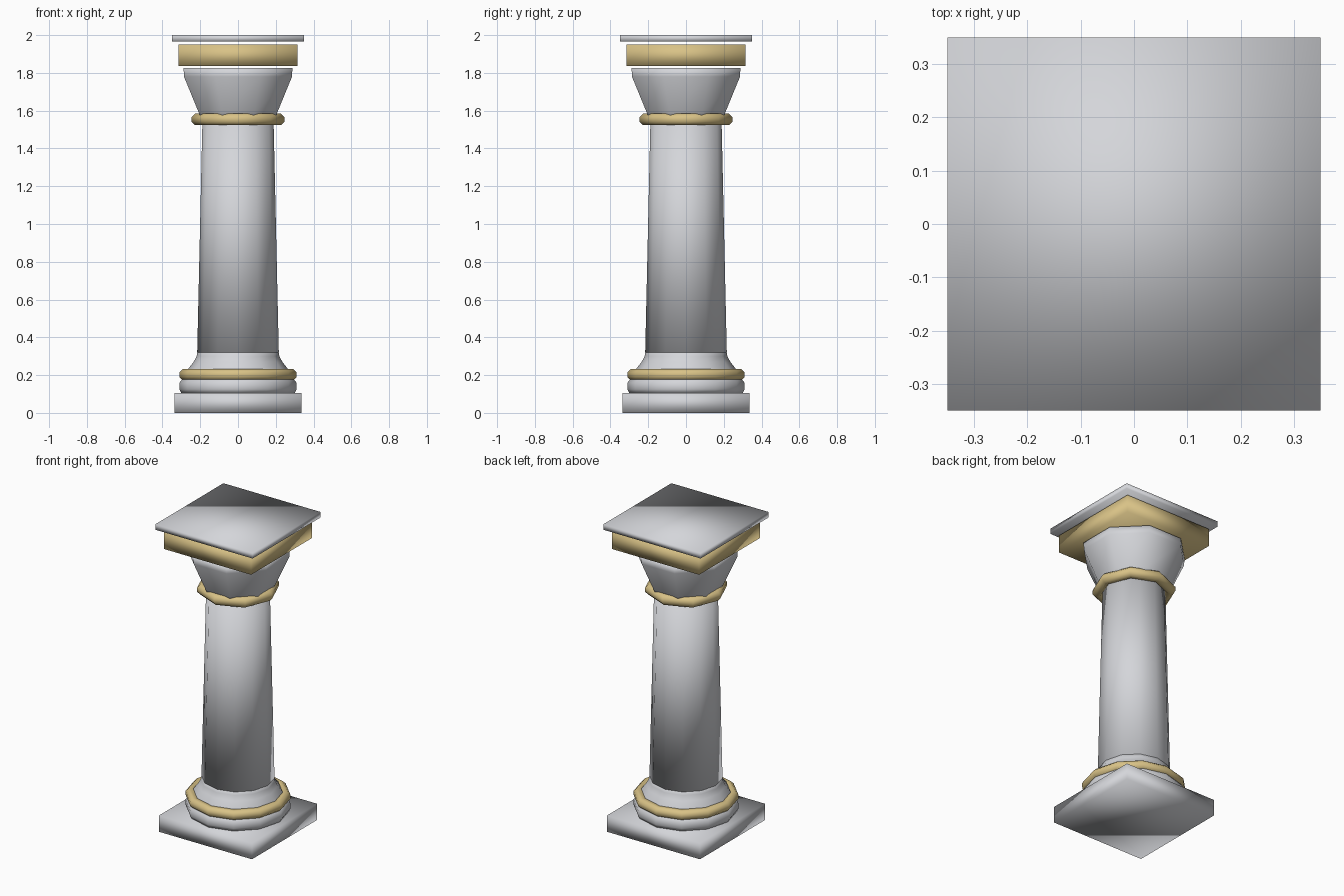
import bpy
import bmesh
import math

cube = bpy.data.objects.get("Cube")
if cube:
    bpy.data.objects.remove(cube, do_unlink=True)


def make_material(name, rgb):
    mat = bpy.data.materials.new(name)
    mat.use_nodes = True
    mat.diffuse_color = (*rgb, 1)
    mat.node_tree.nodes["Principled BSDF"].inputs["Base Color"].default_value = (*rgb, 1)
    return mat


stone = make_material("pale_stone", (0.66, 0.67, 0.70))
gold = make_material("soft_gold", (0.69, 0.54, 0.24))


def finish(name, bm, mat):
    bmesh.ops.recalc_face_normals(bm, faces=bm.faces)
    for face in bm.faces:
        face.smooth = True
    mesh = bpy.data.meshes.new(name)
    bm.to_mesh(mesh)
    bm.free()
    mesh.materials.append(mat)
    obj = bpy.data.objects.new(name, mesh)
    bpy.context.collection.objects.link(obj)
    return obj


def slab(name, half, low, high, mat):
    """Square block, softly shaded across its corners."""
    bm = bmesh.new()
    bmesh.ops.create_cube(bm, size=1)
    for v in bm.verts:
        v.co = (v.co.x * 2 * half, v.co.y * 2 * half,
                low + (v.co.z + 0.5) * (high - low))
    return finish(name, bm, mat)


def lathe(name, profile, sides, mat, turn=0.0, closed=False):
    """Spin (radius, height) points; closed profiles make rings."""
    bm = bmesh.new()
    rows = []
    for radius, z in profile:
        angles = [turn + math.tau * i / sides for i in range(sides)]
        rows.append([bm.verts.new((radius * math.cos(a), radius * math.sin(a), z))
                     for a in angles])
    pairs = list(zip(rows, rows[1:]))
    if closed:
        pairs.append((rows[-1], rows[0]))
    else:
        bm.faces.new(rows[0])
        bm.faces.new(rows[-1])
    for a, b in pairs:
        for i in range(sides):
            j = (i + 1) % sides
            bm.faces.new((a[i], a[j], b[j], b[i]))
    return finish(name, bm, mat)


def ring(name, outer, tube, z, sides, mat):
    steps = 8
    profile = [(outer - tube + tube * math.cos(math.tau * (k + 0.5) / steps) / math.cos(math.pi / steps),
                z + tube * math.sin(math.tau * (k + 0.5) / steps) / math.cos(math.pi / steps))
               for k in range(steps)]
    return lathe(name, profile, sides, mat, closed=True)


# Base
slab("plinth", 0.335, 0, 0.105, stone)
lathe("base_drum", [(0.30, 0.105), (0.31, 0.125), (0.31, 0.16), (0.285, 0.19)], 12, stone)
ring("base_ring", 0.31, 0.03, 0.202, 12, gold)
lathe("base_flare", [(0.275, 0.20), (0.262, 0.235), (0.235, 0.27), (0.219, 0.30), (0.213, 0.33)],
      12, stone)

# Tapered shaft
lathe("shaft", [(0.216, 0.32), (0.188, 1.56)], 12, stone)

# Capital, with its flat sides facing forwards
ring("neck_ring", 0.245, 0.031, 1.554, 8, gold)
flat = 1 / math.cos(math.pi / 8)
lathe("capital", [(0.19 * flat, 1.55), (0.208 * flat, 1.59), (0.286 * flat, 1.78), (0.288 * flat, 1.826)],
      8, stone, turn=math.pi / 8)

# Top blocks
slab("gold_block", 0.314, 1.836, 1.95, gold)
slab("top_plate", 0.35, 1.965, 2.0, stone)
